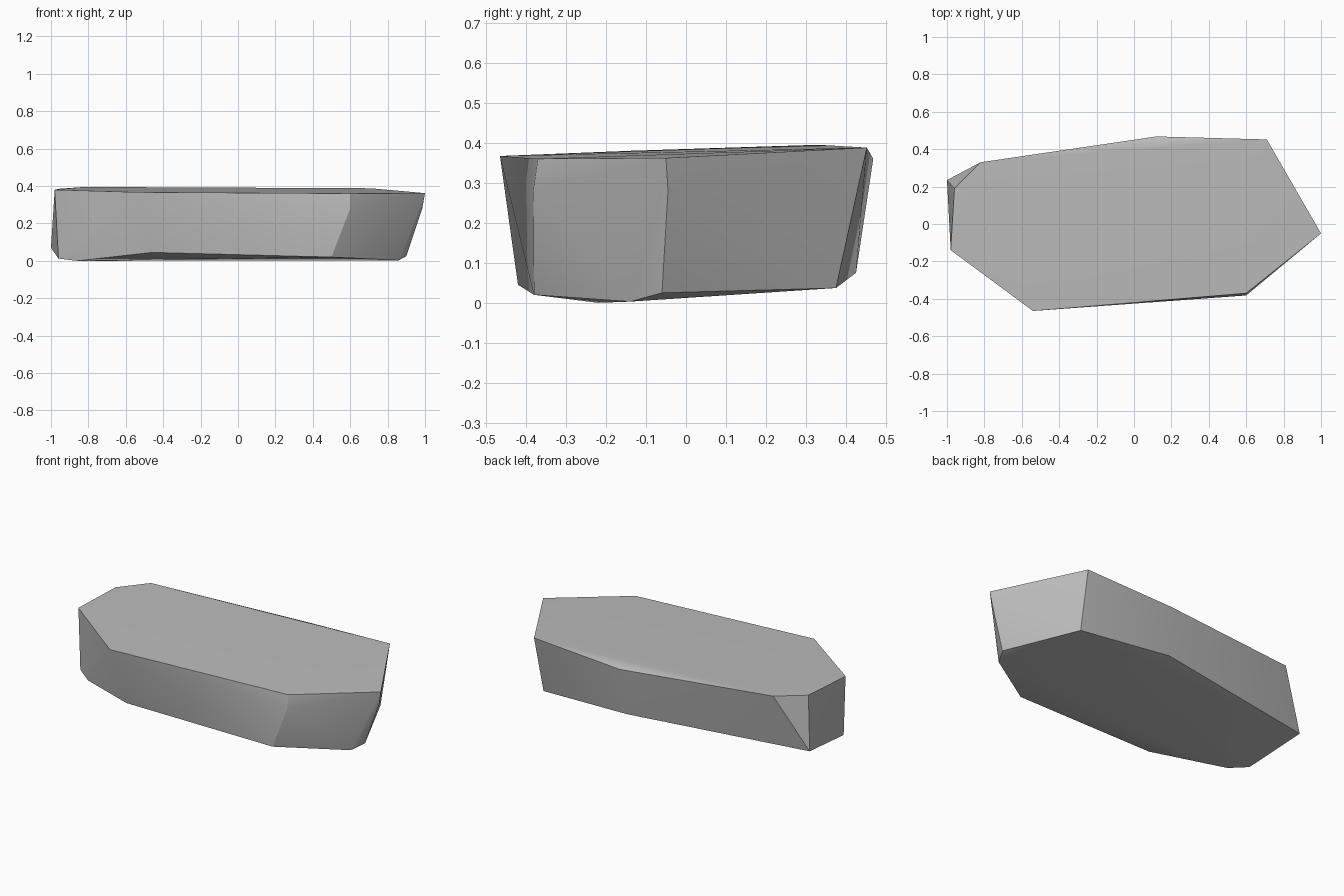
import bpy
import bmesh
import math

cube = bpy.data.objects.get("Cube")
if cube:
    bpy.data.objects.remove(cube, do_unlink=True)

# Stone colour
stone = bpy.data.materials.new("stone_grey")
stone.use_nodes = True
grey = (0.5, 0.5, 0.5, 1)
stone.diffuse_color = grey
stone.node_tree.nodes["Principled BSDF"].inputs["Base Color"].default_value = grey

# Rim of the gently tilted top
top_rim = [(-0.98, -0.14, 0.38), (-0.54, -0.465, 0.367), (0.6, -0.37, 0.36),
           (1, -0.05, 0.362), (0.71, 0.452, 0.388), (0.12, 0.468, 0.36),
           (-0.82, 0.33, 0.395), (-0.96, 0.19, 0.385)]

# Bulges on the front right corner
shoulders = [(0.6, -0.382, 0.28), (0.985, -0.045, 0.28)]

# Rim of the narrower underside
bottom_rim = [(-0.96, -0.15, 0.012), (-0.86, -0.22, 0), (-0.46, -0.42, 0.045),
              (0.5, -0.38, 0.02), (0.86, -0.14, 0.003), (0.9, -0.06, 0.025),
              (0.7, 0.375, 0.037), (0.1, 0.425, 0.075), (-1, 0.235, 0.07)]

# Wrap the rims in one faceted slab
bm = bmesh.new()
for point in top_rim + shoulders + bottom_rim:
    bm.verts.new(point)
bmesh.ops.convex_hull(bm, input=bm.verts[:])
bmesh.ops.delete(bm, geom=[v for v in bm.verts if not v.link_faces], context='VERTS')
bmesh.ops.recalc_face_normals(bm, faces=bm.faces[:])
mesh = bpy.data.meshes.new("flat_rock")
bm.to_mesh(mesh)
bm.free()
mesh.materials.append(stone)

rock = bpy.data.objects.new("flat_rock", mesh)
bpy.context.collection.objects.link(rock)

# Soft facets with crisp rims
bpy.ops.object.select_all(action='DESELECT')
rock.select_set(True)
bpy.context.view_layer.objects.active = rock
bpy.ops.object.shade_smooth_by_angle(angle=math.radians(30))
